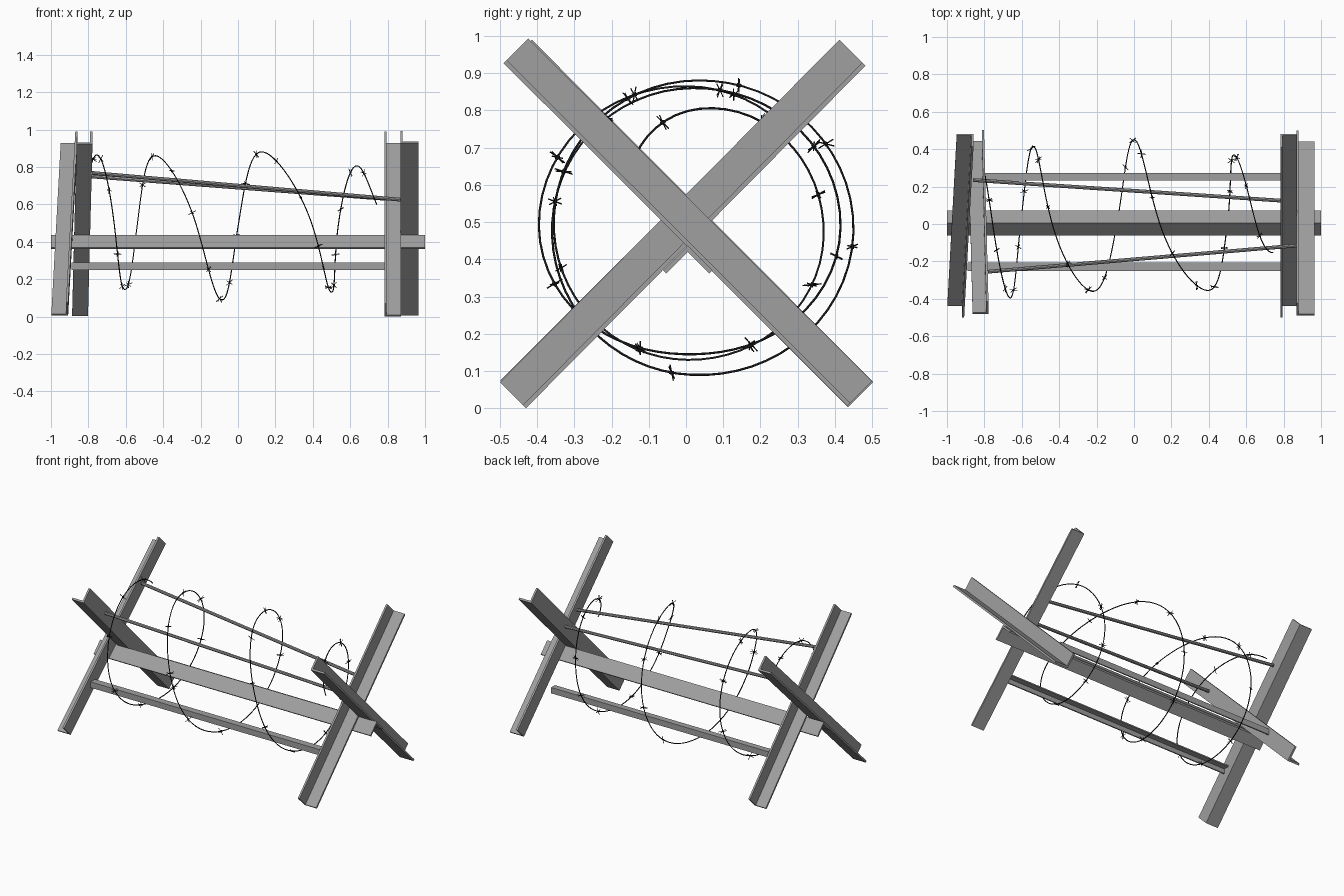
import bpy, bmesh, math, random
from mathutils import Vector, Matrix

random.seed(4)
cube = bpy.data.objects.get("Cube")
if cube:
    bpy.data.objects.remove(cube, do_unlink=True)


def material(name, rgb):
    m = bpy.data.materials.new(name)
    m.use_nodes = True
    m.diffuse_color = (*rgb, 1)
    m.node_tree.nodes["Principled BSDF"].inputs["Base Color"].default_value = (*rgb, 1)
    return m


STEEL = material("steel grey", (0.35, 0.35, 0.35))
WIRE = material("wire black", (0.012, 0.012, 0.012))


def finish(name, bm, mat):
    bmesh.ops.recalc_face_normals(bm, faces=bm.faces)
    mesh = bpy.data.meshes.new(name)
    bm.to_mesh(mesh)
    bm.free()
    mesh.materials.append(mat)
    ob = bpy.data.objects.new(name, mesh)
    bpy.context.collection.objects.link(ob)
    return ob


def angle_bar(name, start, end, u, v, width, height, t=0.012):
    """L-section bar: outer corner runs start to end, flanges point along u and v."""
    u, v = Vector(u).normalized(), Vector(v).normalized()
    section = [(0, 0), (width, 0), (width, t), (t, t), (t, height), (0, height)]
    bm = bmesh.new()
    rings = [[bm.verts.new(Vector(p) + u * a + v * b) for a, b in section]
             for p in (start, end)]
    for i in range(6):
        j = (i + 1) % 6
        bm.faces.new((rings[0][i], rings[0][j], rings[1][j], rings[1][i]))
    for ring in rings:
        bm.faces.new(ring)
    return finish(name, bm, STEEL)


def add_rod(bm, a, b, radius, sides=8):
    a, b = Vector(a), Vector(b)
    d = b - a
    place = Matrix.Translation((a + b) / 2) @ d.to_track_quat('Z', 'Y').to_matrix().to_4x4()
    bmesh.ops.create_cone(bm, cap_ends=True, segments=sides, radius1=radius,
                          radius2=radius, depth=d.length, matrix=place)


# Crossed end beams
angle_bar("left_outer_beam", (0.868, -0.49, 0.927), (0.868, 0.433, 0.006),
          (1, 0, 0), (0, 1, 1), 0.097, 0.094)
angle_bar("left_inner_beam", (0.782, -0.43, 0.0), (0.782, 0.482, 0.92),
          (1, 0, 0), (0, -1, 1), 0.09, 0.099)
angle_bar("right_inner_beam", (-0.778, -0.482, 0.922), (-0.802, 0.435, 0.003),
          (-1, 0, 0), (0, 1, 1), 0.085, 0.096)
angle_bar("right_outer_beam", (-0.858, 0.482, 0.92), (-0.908, -0.43, 0.006),
          (-1, 0, 0), (0, -1, 1), 0.09, 0.097)

# Long bars joining the two crosses
angle_bar("centre_bar", (-1, 0.005, 0.437), (1, 0.005, 0.437),
          (0, 1, -1), (0, -1, -1), 0.094, 0.094)
angle_bar("front_lower_bar", (-0.89, -0.25, 0.288), (0.785, -0.25, 0.288),
          (0, 1, 0), (0, 0, -1), 0.045, 0.038, 0.008)
angle_bar("back_lower_bar", (-0.80, 0.272, 0.288), (0.785, 0.272, 0.288),
          (0, -1, 0), (0, 0, -1), 0.04, 0.038, 0.008)

# Thin upper rods
for name, a, b in (("front_upper_rod", (-0.78, -0.255, 0.768), (0.87, -0.115, 0.625)),
                   ("back_upper_rod", (-0.86, 0.235, 0.755), (0.785, 0.125, 0.63))):
    bm = bmesh.new()
    add_rod(bm, a, b, 0.01)
    finish(name, bm, STEEL)

# Coil path: x and radius at every quarter turn, from the top over the front
coil_x = [-0.83, -0.757, -0.66, -0.605, -0.54, -0.44, -0.22, -0.09, 0, 0.135,
          0.40, 0.50, 0.535, 0.65, 0.80, 0.9]
coil_r = [0.37, 0.385, 0.405, 0.335, 0.405, 0.38, 0.37, 0.39, 0.44, 0.4,
          0.365, 0.35, 0.36, 0.32, 0.13, 0.1]


def smooth(values, s):
    """Cubic interpolation through evenly spaced values."""
    i = min(int(s), len(values) - 2)
    f = s - i
    b, c = values[i], values[i + 1]
    a = values[max(i - 1, 0)]
    d = values[min(i + 2, len(values) - 1)]
    return b + 0.5 * f * (c - a + f * (2 * a - 5 * b + 4 * c - d + f * (3 * (b - c) + d - a)))


def coil_point(q):
    r, ang = smooth(coil_r, q + 1), q * math.pi / 2
    return Vector((smooth(coil_x, q + 1), 0.01 - r * math.sin(ang), 0.48 + r * math.cos(ang)))


FIRST, LAST, STEPS = -0.45, 12.6, 200
curve = bpy.data.curves.new("wire_coil", 'CURVE')
curve.dimensions = '3D'
curve.bevel_depth = 0.003
curve.bevel_resolution = 1
curve.use_fill_caps = True
spline = curve.splines.new('POLY')
spline.points.add(STEPS)
for i, pt in enumerate(spline.points):
    pt.co = (*coil_point(FIRST + (LAST - FIRST) * i / STEPS), 1)
curve.materials.append(WIRE)
coil = bpy.data.objects.new("wire_coil", curve)
bpy.context.collection.objects.link(coil)

# Barbs: crossed spikes and a small twist around the wire
bm = bmesh.new()
q = -0.2
while q < LAST:
    p = coil_point(q)
    along = (coil_point(q + 0.02) - p).normalized()
    add_rod(bm, p - along * 0.006, p + along * 0.006, 0.005, 6)
    for k in range(3):
        d = Vector([random.uniform(-1, 1) for _ in range(3)])
        d = (d - along * d.dot(along) * 0.6).normalized() * random.uniform(0.017, 0.026)
        add_rod(bm, p - d, p + d, 0.0018, 4)
    q += random.uniform(0.42, 0.58)
finish("wire_barbs", bm, WIRE)
